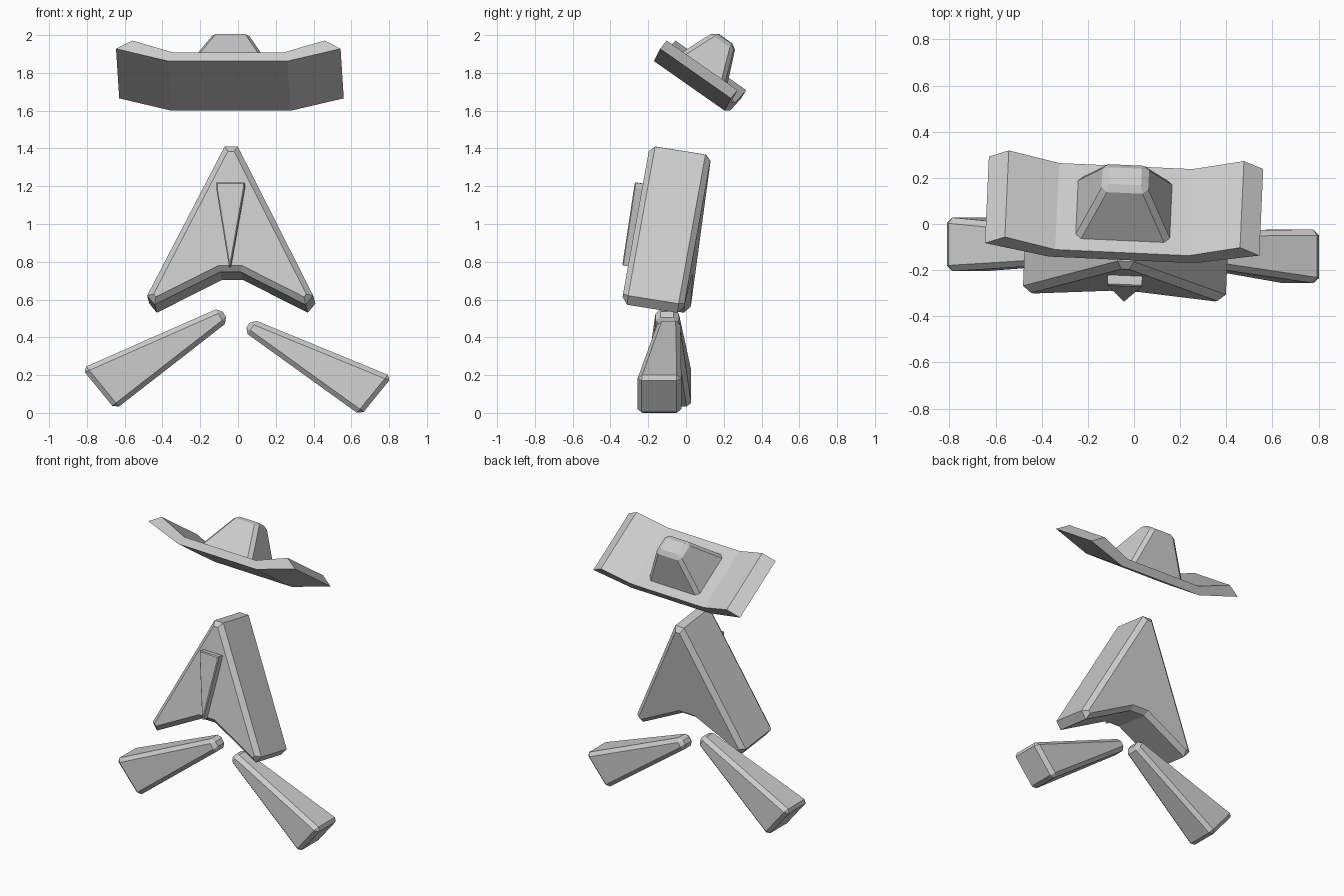
import bpy, bmesh
from math import radians
from mathutils import Vector

if "Cube" in bpy.data.objects:
    bpy.data.objects.remove(bpy.data.objects["Cube"])


def loft(name, a, b, bevel=0.0, caps_only=False, loc=(0, 0, 0), tilt=0, yaw=0):
    """Solid between two matching outlines, with chamfered edges."""
    bm = bmesh.new()
    va = [bm.verts.new(p) for p in a]
    vb = [bm.verts.new(p) for p in b]
    n = len(va)
    caps = [bm.faces.new(va), bm.faces.new(vb[::-1])]
    for i in range(n):
        j = (i + 1) % n
        bm.faces.new((va[j], va[i], vb[i], vb[j]))
    bmesh.ops.recalc_face_normals(bm, faces=bm.faces)
    if bevel:
        edges = list({e for f in caps for e in f.edges}) if caps_only else bm.edges[:]
        bmesh.ops.bevel(bm, geom=edges, offset=bevel, offset_type='OFFSET',
                        segments=1, profile=0.5, affect='EDGES', clamp_overlap=True)
    bmesh.ops.recalc_face_normals(bm, faces=bm.faces)
    me = bpy.data.meshes.new(name)
    bm.to_mesh(me)
    bm.free()
    ob = bpy.data.objects.new(name, me)
    ob.location = loc
    ob.rotation_euler = (radians(tilt), 0, radians(yaw))
    bpy.context.collection.objects.link(ob)
    return ob


def prism(name, profile, y0, y1, **kw):
    return loft(name, [(x, y0, z) for x, z in profile],
                [(x, y1, z) for x, z in profile], **kw)


def mirrored(half):
    return half + [(-x, z) for x, z in reversed(half)]


# Body: leaning A-shaped slab with a notch at the bottom
lean = dict(loc=(-0.033, -0.095, 0.97), tilt=-9, yaw=-2.5)
prism("body", mirrored([(0.035, 0.424), (0.44, -0.375), (0.40, -0.424), (0.055, -0.248)]),
      -0.165, 0.165, bevel=0.03, caps_only=True, **lean)

# Tie: thin wedge on the front of the body
prism("tie", mirrored([(0.075, 0.22), (0.075, 0.19), (0.005, -0.225)]),
      -0.21, -0.15, bevel=0.012, caps_only=True, **lean)


# Legs: blocks flaring outward toward the feet
def leg(name, inner, outer, yi, yo, di, do):
    def ring(pts, y, d):
        (x1, z1), (x2, z2) = pts
        return [(x1, y - d, z1), (x2, y - d, z2), (x2, y + d, z2), (x1, y + d, z1)]
    loft(name, ring(inner, yi, di), ring(outer, yo, do), bevel=0.025)


leg("left_leg", [(-0.095, 0.558), (-0.05, 0.485)], [(-0.827, 0.235), (-0.65, 0.018)],
    -0.10, -0.088, 0.06, 0.118)
leg("right_leg", [(0.075, 0.497), (0.03, 0.432)], [(0.817, 0.192), (0.65, -0.014)],
    -0.09, -0.142, 0.06, 0.118)

# Hat brim: tilted plate with both ends bent up
hat = dict(loc=(-0.045, 0.032, 1.731), tilt=-35, yaw=-2.6)
prism("hat_brim", mirrored([(0.315, 0.0), (0.595, 0.08), (0.51, 0.133), (0.29, 0.055)]),
      -0.229, 0.229, **hat)


# Hat crown: tapered block
def rect(w, d, z):
    return [(-w, -d, z), (w, -d, z), (w, d, z), (-w, d, z)]


loft("hat_crown", rect(0.215, 0.175, 0.03), rect(0.092, 0.066, 0.305), bevel=0.022, **hat)
